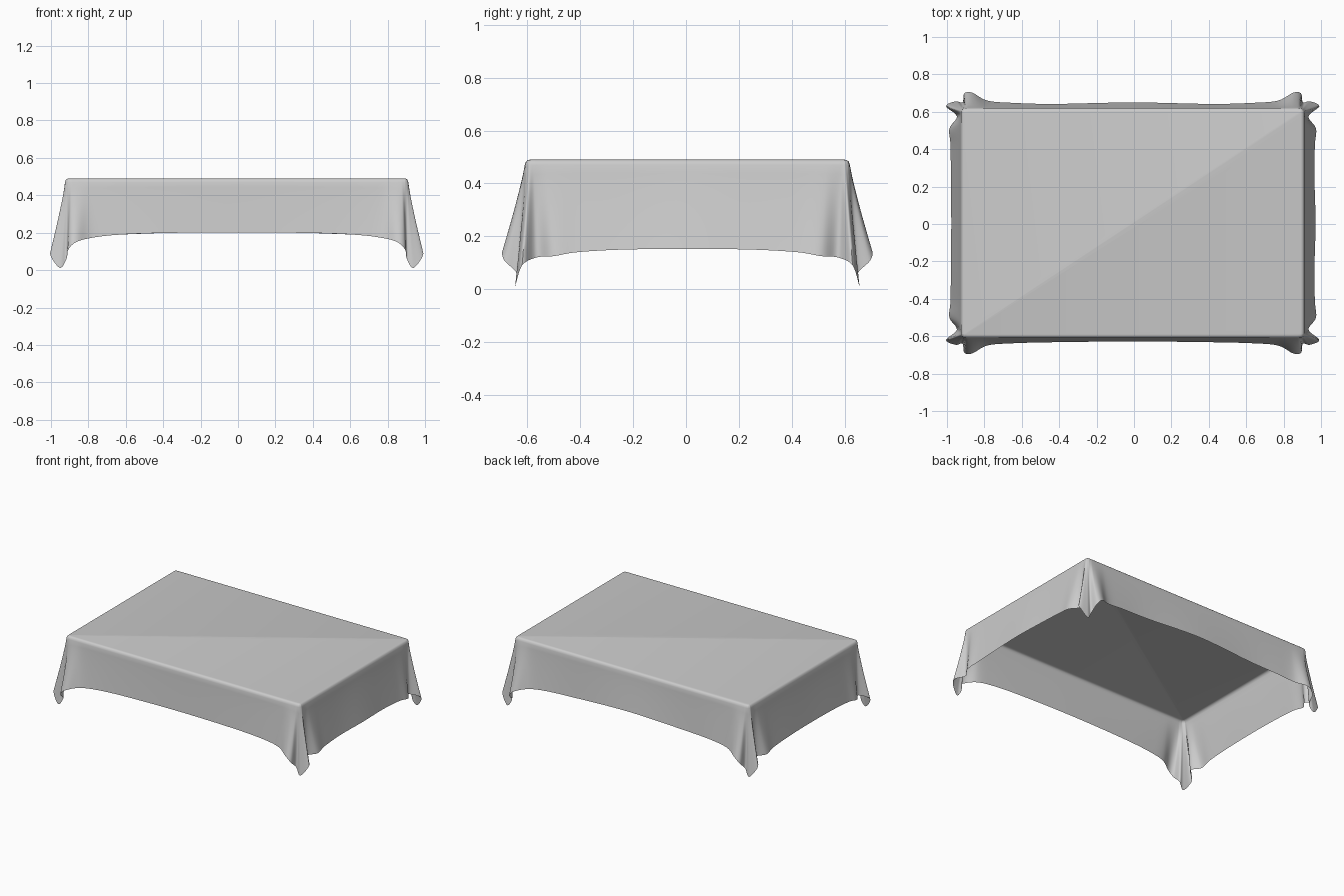
import bpy, bmesh, math
from mathutils import Vector

cube = bpy.data.objects.get("Cube")
if cube:
    bpy.data.objects.remove(cube)

HALF_X, HALF_Y, TOP = 0.918, 0.615, 0.49
CENTRE = Vector((-0.007, 0.005))
RADIUS = 0.025          # rounding of the table corners
STEPS = 6               # samples between hem points
ROWS = 10               # rows down the skirt

# One draped corner: (place along top edge, outward x, outward y, hem height)
CORNER = [
    (-0.50, -0.50, 0.022, 0.198), (-0.27, -0.27, 0.028, 0.188),
    (-0.14, -0.14, 0.040, 0.172), (-0.07, -0.06, 0.082, 0.150),
    (-0.035, -0.018, 0.078, 0.110), (-0.012, -0.008, 0.030, 0.060),
    (0.0, 0.028, 0.036, 0.012), (0.015, 0.080, 0.010, 0.090),
    (0.035, 0.022, -0.045, 0.120), (0.09, 0.062, -0.11, 0.125),
    (0.20, 0.056, -0.20, 0.140), (0.38, 0.054, -0.38, 0.150),
]
# Middle of each side, following each corner: outward x, outward y, hem height
MIDDLES = [(HALF_X + 0.06, 0, 0.152), (0, -HALF_Y - 0.018, 0.202),
           (-HALF_X - 0.052, 0, 0.152), (0, HALF_Y + 0.03, 0.216)]


def edge_point(a):
    """Point on the rounded top edge near a corner, with its outward normal."""
    th = math.radians(45 * (max(-1, min(1, a / RADIUS)) + 1))
    n = Vector((math.sin(th), math.cos(th)))
    p = Vector((-RADIUS, -RADIUS)) + n * RADIUS
    if a < -RADIUS:
        p.x = a
    if a > RADIUS:
        p.y = -a
    return p, n


def spline(p0, p1, p2, p3, t):
    return 0.5 * (2 * p1 + (p2 - p0) * t + (2 * p0 - 5 * p1 + 4 * p2 - p3) * t * t
                  + (3 * p1 - p0 - 3 * p2 + p3) * t ** 3)


# Control columns all the way round: top edge, normal, hem
columns = []
for (sx, sy), mid in zip([(1, 1), (1, -1), (-1, -1), (-1, 1)], MIDDLES):
    for a, u, v, z in (CORNER if sx * sy > 0 else CORNER[::-1]):
        p, n = edge_point(a)
        columns.append((
            Vector((sx * (HALF_X + p.x), sy * (HALF_Y + p.y), 0)),
            Vector((sx * n.x, sy * n.y, 0)),
            Vector((sx * (HALF_X + u), sy * (HALF_Y + v), z))))
    n = Vector((mid[0], mid[1], 0)).normalized()
    columns.append((Vector((n.x * HALF_X, n.y * HALF_Y, 0)), n, Vector(mid)))

# Cloth: rolled top edge, then the skirt lofted down to the folded hem
bm = bmesh.new()
grid = []
count = len(columns)
for i in range(count):
    near = [columns[(i + k) % count] for k in (-1, 0, 1, 2)]
    for s in range(STEPS):
        t = s / STEPS
        top = near[1][0].lerp(near[2][0], t)
        normal = near[1][1].lerp(near[2][1], t).normalized()
        hem = spline(*[c[2] for c in near], t)
        path = [top - normal * d + Vector((0, 0, TOP - drop))
                for d, drop in ((0.02, 0), (0.011, 0.002), (0.004, 0.008), (0, 0.02))]
        start = path[-1]
        for r in range(1, ROWS + 1):
            f = r / ROWS
            p = start.lerp(hem, f ** 1.15)
            p.z = start.z + (hem.z - start.z) * f
            path.append(p)
        grid.append([bm.verts.new((p.x + CENTRE.x, p.y + CENTRE.y, p.z)) for p in path])

for i, col in enumerate(grid):
    nxt = grid[(i + 1) % len(grid)]
    for r in range(len(col) - 1):
        bm.faces.new((col[r], nxt[r], nxt[r + 1], col[r + 1]))
bm.faces.new([col[0] for col in grid])      # flat table top
bmesh.ops.recalc_face_normals(bm, faces=bm.faces)
top_face = max(bm.faces, key=lambda f: f.calc_area())
if top_face.normal.z < 0:
    bmesh.ops.reverse_faces(bm, faces=bm.faces)

mesh = bpy.data.meshes.new("tablecloth")
bm.to_mesh(mesh)
bm.free()
cloth = bpy.data.objects.new("tablecloth", mesh)
bpy.context.collection.objects.link(cloth)

# Plain cloth colour
mat = bpy.data.materials.new("light grey cloth")
mat.use_nodes = True
colour = (0.6, 0.6, 0.6, 1)
mat.diffuse_color = colour
mat.node_tree.nodes["Principled BSDF"].inputs["Base Color"].default_value = colour
mesh.materials.append(mat)

bpy.context.view_layer.objects.active = cloth
cloth.select_set(True)
bpy.ops.object.shade_smooth_by_angle(angle=math.radians(60))
